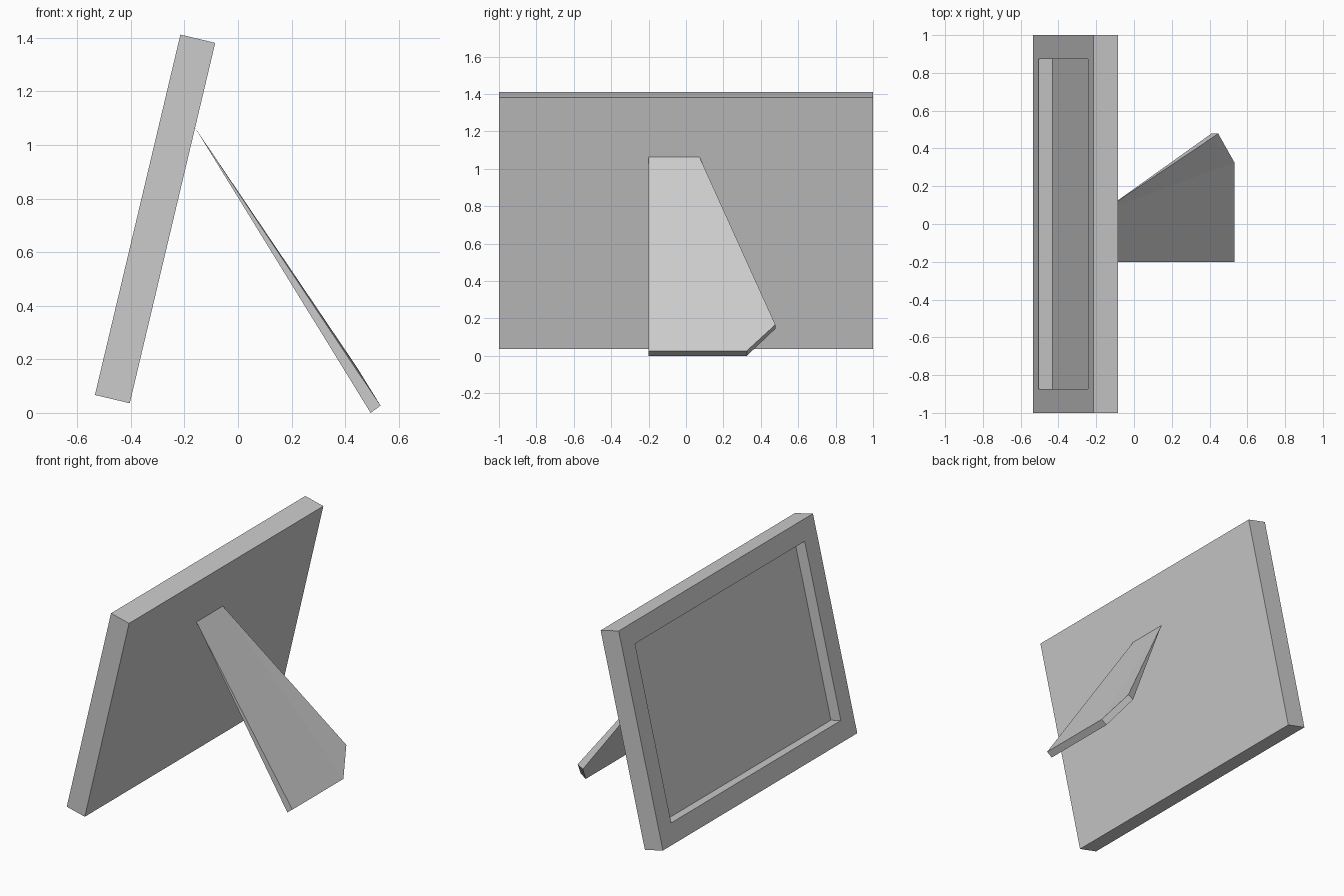
import bpy, bmesh
from mathutils import Vector

if "Cube" in bpy.data.objects:
    bpy.data.objects.remove(bpy.data.objects["Cube"])


def make_object(name, bm):
    bmesh.ops.recalc_face_normals(bm, faces=bm.faces)
    mesh = bpy.data.meshes.new(name)
    bm.to_mesh(mesh)
    bm.free()
    obj = bpy.data.objects.new(name, mesh)
    bpy.context.collection.objects.link(obj)
    return obj


# Tilted frame: side profile extruded across y, with a recessed picture panel
bm = bmesh.new()
profile = [(-0.534, 0.067), (-0.404, 0.036), (-0.085, 1.381), (-0.215, 1.412)]
base = bm.faces.new([bm.verts.new((x, -1, z)) for x, z in profile])
ext = bmesh.ops.extrude_face_region(bm, geom=[base])
bmesh.ops.translate(bm, vec=(0, 2, 0),
                    verts=[g for g in ext["geom"] if isinstance(g, bmesh.types.BMVert)])
bmesh.ops.recalc_face_normals(bm, faces=bm.faces)
picture = min(bm.faces, key=lambda f: f.normal.x)
inward = -picture.normal.copy()
bmesh.ops.inset_region(bm, faces=[picture], thickness=0.127, use_even_offset=True)
# second ring becomes the recess walls
walls = bmesh.ops.extrude_discrete_faces(bm, faces=[picture])
bmesh.ops.translate(bm, vec=inward * 0.074, verts=walls["faces"][0].verts)
make_object("picture_frame", bm)

# Easel leg: wedge that thins to an edge where it meets the frame back
bm = bmesh.new()
top = [bm.verts.new((-0.16, y, 1.064)) for y in (-0.2, 0.072)]
outer = [bm.verts.new(p) for p in
         [(0.532, -0.2, 0.027), (0.532, 0.325, 0.027), (0.446, 0.478, 0.167)]]
inner = [bm.verts.new(p) for p in
         [(0.495, -0.2, 0.0), (0.495, 0.325, 0.0), (0.409, 0.478, 0.145)]]
for side in (outer, inner):
    bm.faces.new([top[0], side[0], side[1], top[1]])
    bm.faces.new([top[1], side[1], side[2]])
for i in range(2):
    bm.faces.new([outer[i], outer[i + 1], inner[i + 1], inner[i]])
bm.faces.new([top[0], outer[0], inner[0]])
bm.faces.new([top[1], outer[2], inner[2]])
make_object("easel_leg", bm)
